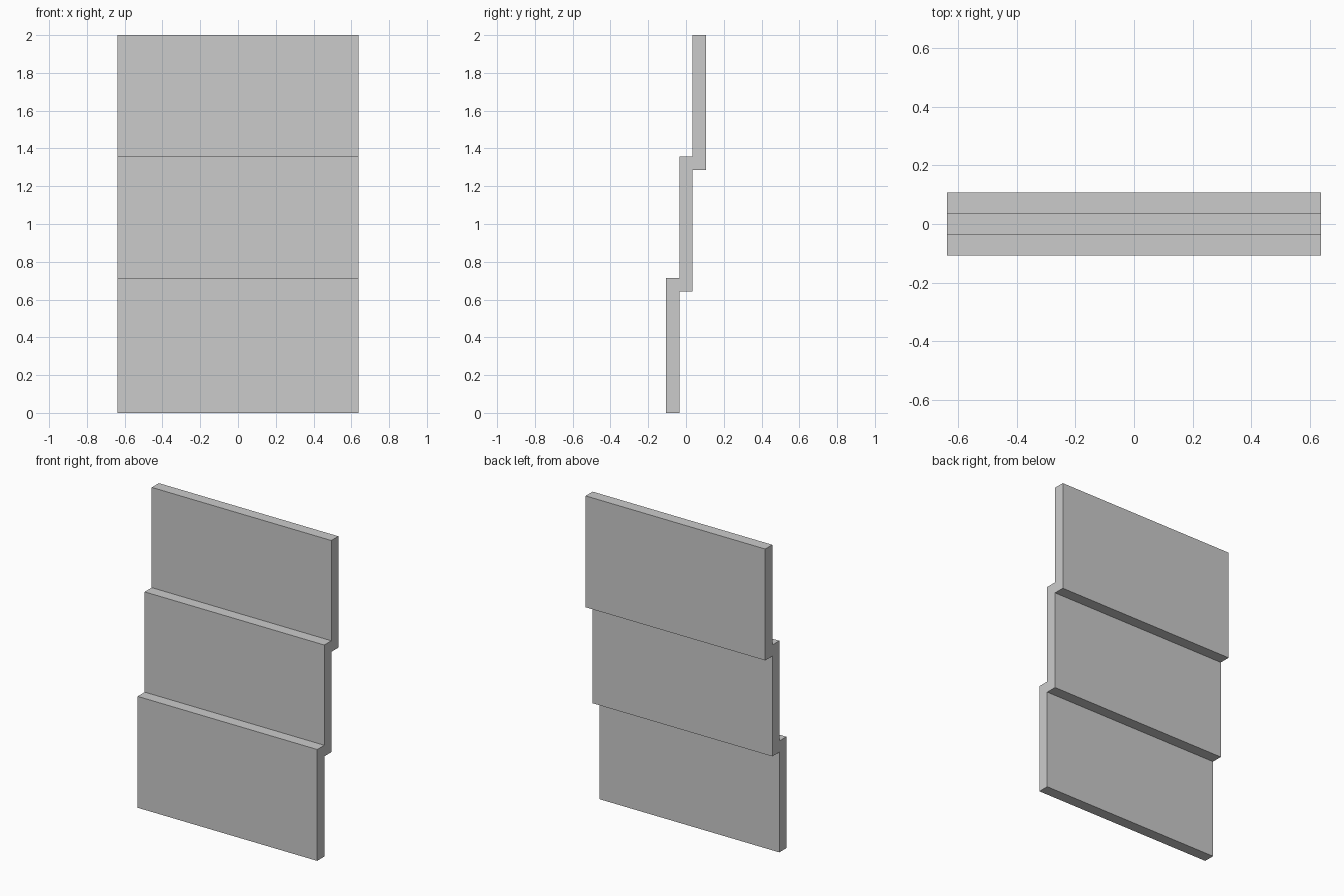
import bpy

cube = bpy.data.objects.get("Cube")
if cube:
    bpy.data.objects.remove(cube, do_unlink=True)

# Plain grey finish
grey = bpy.data.materials.new("plain_grey")
grey.use_nodes = True
colour = (0.6, 0.6, 0.6, 1)
grey.diffuse_color = colour
grey.node_tree.nodes["Principled BSDF"].inputs["Base Color"].default_value = colour

# Board size: each board overlaps the one below by one thickness
WIDTH = 1.274
THICK = 1 / 14
HEIGHT = 10 * THICK
STEP = HEIGHT - THICK


def board(name, row):
    z = HEIGHT / 2 + row * STEP
    bpy.ops.mesh.primitive_cube_add(size=1, location=(0, (row - 1) * THICK, z))
    obj = bpy.context.object
    obj.name = name
    obj.scale = (WIDTH, THICK, HEIGHT)
    bpy.ops.object.transform_apply(location=False, rotation=False, scale=True)
    obj.data.materials.append(grey)


# Three overlapping boards, each stepping back
for row, name in enumerate(("lower_board", "middle_board", "upper_board")):
    board(name, row)
